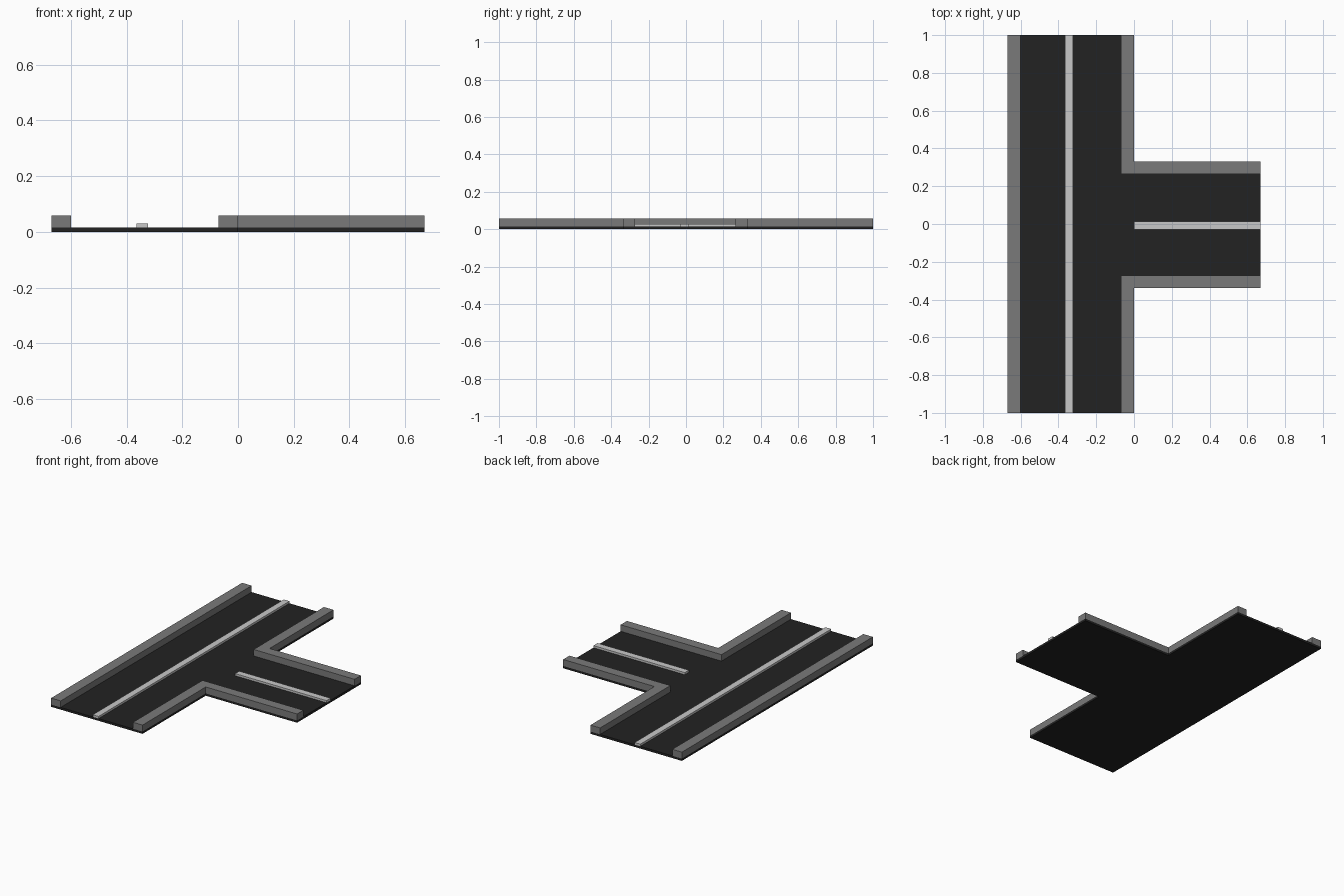
import bpy, bmesh

if "Cube" in bpy.data.objects:
    bpy.data.objects.remove(bpy.data.objects["Cube"])

ROAD_TOP, KERB_TOP, LINE_TOP = 0.015, 0.058, 0.029


def material(name, grey):
    m = bpy.data.materials.new(name)
    m.diffuse_color = (grey, grey, grey, 1)
    m.use_nodes = True
    m.node_tree.nodes["Principled BSDF"].inputs["Base Color"].default_value = m.diffuse_color
    return m


asphalt = material("asphalt_black", 0.016)
concrete = material("kerb_grey", 0.195)
paint = material("line_white", 0.58)


def slab(name, outline, z0, z1, mat):
    """Extrude a flat outline from z0 up to z1."""
    bm = bmesh.new()
    face = bm.faces.new([bm.verts.new((x, y, z0)) for x, y in outline])
    top = bmesh.ops.extrude_face_region(bm, geom=[face])["geom"]
    bmesh.ops.translate(bm, vec=(0, 0, z1 - z0),
                        verts=[v for v in top if isinstance(v, bmesh.types.BMVert)])
    bmesh.ops.recalc_face_normals(bm, faces=bm.faces)
    me = bpy.data.meshes.new(name)
    bm.to_mesh(me)
    bm.free()
    me.materials.append(mat)
    bpy.context.collection.objects.link(bpy.data.objects.new(name, me))


def rect(x0, x1, y0, y1):
    return [(x0, y0), (x1, y0), (x1, y1), (x0, y1)]


# T-shaped road surface
slab("road", [(-0.67, -1), (0, -1), (0, -0.338), (0.67, -0.338),
              (0.67, 0.33), (0, 0.33), (0, 1), (-0.67, 1)], 0, ROAD_TOP, asphalt)

# Straight kerb on the far side of the main road
slab("straight_kerb", rect(-0.67, -0.60, -1, 1), ROAD_TOP, KERB_TOP, concrete)

# L-shaped corner kerbs either side of the branch
for name, end, inner, outer in (("back_corner_kerb", 1, 0.264, 0.33),
                                ("front_corner_kerb", -1, -0.272, -0.338)):
    slab(name, [(-0.07, end), (-0.07, inner), (0.67, inner),
                (0.67, outer), (0, outer), (0, end)], ROAD_TOP, KERB_TOP, concrete)

# Raised centre lines
slab("main_centre_line", rect(-0.365, -0.323, -1, 1), ROAD_TOP, LINE_TOP, paint)
slab("branch_centre_line", rect(0, 0.67, -0.03, 0.013), ROAD_TOP, LINE_TOP, paint)
